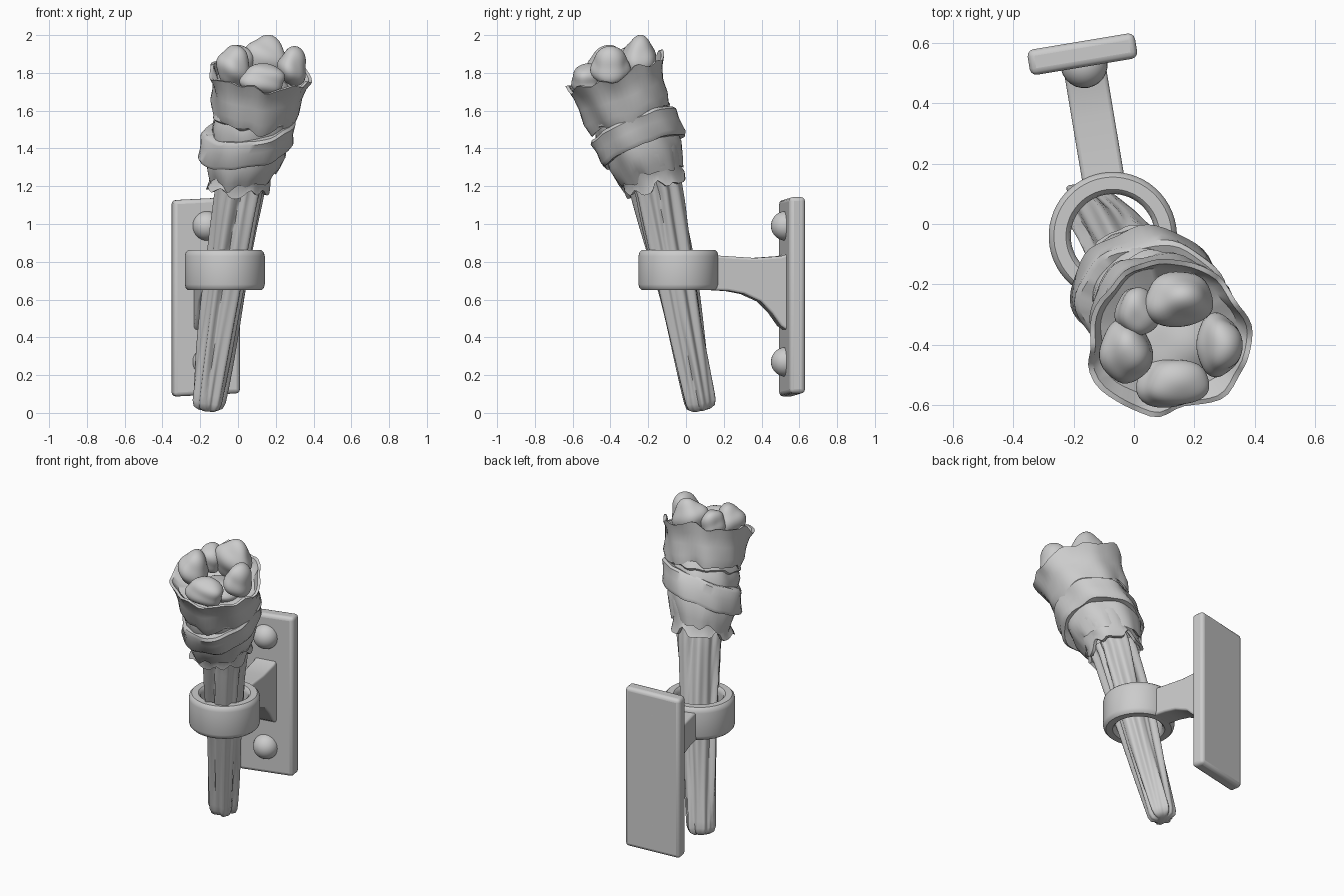
import bpy, bmesh, math
from math import sin, cos, pi, radians
from mathutils import Vector

cube = bpy.data.objects.get("Cube")
if cube:
    bpy.data.objects.remove(cube, do_unlink=True)

grey = bpy.data.materials.new("plain grey")
grey.use_nodes = True
grey.diffuse_color = (0.6, 0.6, 0.6, 1)
grey.node_tree.nodes["Principled BSDF"].inputs["Base Color"].default_value = (0.6, 0.6, 0.6, 1)

# Centre line of the leaning torch
PATH = [Vector(p) for p in ((-.165, .08, 0), (-.07, -.04, .65), (.01, -.16, 1.2),
                            (.055, -.25, 1.45), (.085, -.31, 1.6), (.11, -.37, 1.78))]


def lean(z):
    i = 0
    while i < len(PATH) - 2 and z > PATH[i + 1].z:
        i += 1
    a, b = PATH[i], PATH[i + 1]
    return a + (b - a) * ((z - a.z) / (b.z - a.z))


def upright(z):
    return Vector((0, 0, z))


def finish(bm, name, angle=45, bevel=0):
    bmesh.ops.recalc_face_normals(bm, faces=bm.faces)
    mesh = bpy.data.meshes.new(name)
    bm.to_mesh(mesh)
    bm.free()
    mesh.materials.append(grey)
    ob = bpy.data.objects.new(name, mesh)
    bpy.context.collection.objects.link(ob)
    if bevel:
        mod = ob.modifiers.new("bevel", "BEVEL")
        mod.width, mod.segments = bevel, 3
    bpy.ops.object.select_all(action="DESELECT")
    ob.select_set(True)
    bpy.context.view_layer.objects.active = ob
    bpy.ops.object.shade_smooth_by_angle(angle=radians(angle))
    return ob


def loft(name, rows, axis=lean, shape=None, closed=False, segs=56, angle=45):
    """Rings along an axis; rows are (height, radius, raggedness)."""
    bm = bmesh.new()
    rings = []
    for z, r, rag in rows:
        c = axis(z)
        n = (axis(z + .12) - axis(z - .12)).normalized()
        v = n.cross(Vector((1, 0, 0))).normalized()
        u = v.cross(n)
        ring = []
        for k in range(segs):
            a = 2 * pi * k / segs
            rr, up = shape(a, z, r, rag) if shape else (r, 0)
            ring.append(bm.verts.new(c + (u * cos(a) + v * sin(a)) * rr + n * up))
        rings.append(ring)
    pairs = list(zip(rings, rings[1:]))
    if closed:
        pairs.append((rings[-1], rings[0]))
    else:
        bm.faces.new(rings[0])
        bm.faces.new(rings[-1])
    for lo, hi in pairs:
        for k in range(segs):
            j = (k + 1) % segs
            bm.faces.new((lo[k], lo[j], hi[j], hi[k]))
    return finish(bm, name, angle)


# Grooved wooden handle
def wood(a, z, r, rag):
    g = .09 * sin(6 * a + 1.6 * sin(2.5 * z)) + .06 * sin(11 * a - 2 * z)
    g += .04 * sin(2 * a + 5 * z) - .13 * max(0, cos(4 * a + sin(3 * z))) ** 10
    return r * (1 + g), 0


handle_rows = [(.015, .045, 0), (.03, .07, 0), (.06, .08, 0)]
handle_rows += [(.1 + .06 * i, .082 + .0025 * i, 0) for i in range(20)]
loft("handle", handle_rows, shape=wood, segs=72, angle=60)


# Cloth wrappings: wavy rings with ragged edges and an optional slant
def cloth(phase, slant=(0, 0), flap=0):
    def shape(a, z, r, rag):
        wave = 1 + .035 * sin(3 * a + phase + 9 * z) + .025 * sin(7 * a - phase + 14 * z)
        tear = sin(5 * a + phase) + .8 * sin(9 * a + 2 * phase) + .4 * sin(14 * a)
        out = flap * rag * max(0, cos(a - 3.9)) ** 12
        return r * wave + out, rag * tear + r * (slant[0] * cos(a) + slant[1] * sin(a))
    return shape


loft("lower_wrap", [(1.2, .165, .018), (1.25, .155, .01), (1.3, .175, .004), (1.36, .19, 0),
                    (1.41, .19, 0), (1.44, .13, 0), (1.3, .13, 0), (1.2, .145, .018)],
     shape=cloth(.6, (.1, 0), 3), closed=True)
loft("lower_collar", [(1.25, .17, .014), (1.29, .185, .006), (1.36, .205, 0), (1.42, .2, 0),
                      (1.42, .15, 0), (1.27, .155, .012)],
     shape=cloth(2.2, (.25, .05)), closed=True)
loft("middle_band", [(1.38, .225, .003), (1.4, .238, .003), (1.46, .232, 0), (1.51, .24, .002),
                     (1.525, .228, .003), (1.52, .17, 0), (1.39, .17, 0)],
     shape=cloth(4.1, (.36, .04)), closed=True)
loft("upper_wrap", [(1.46, .2, 0), (1.52, .21, .004), (1.56, .2, .006), (1.57, .212, .006),
                    (1.62, .205, 0), (1.66, .19, 0)],
     shape=cloth(1.3, (.12, -.05)))
loft("top_cup", [(1.62, .16, 0), (1.575, .2, .01), (1.57, .222, .012), (1.62, .238, .006),
                 (1.69, .237, .003), (1.75, .25, .006), (1.8, .272, .014), (1.8, .255, .014),
                 (1.75, .225, .004), (1.73, .12, 0), (1.72, .03, 0)],
     shape=cloth(5.2, (.03, .02)))


# Lumps of fuel heaped in the cup
def lump(name, loc, size, seed, subdiv=4):
    bm = bmesh.new()
    bmesh.ops.create_icosphere(bm, subdivisions=subdiv, radius=1)
    for v in bm.verts:
        p = v.co.copy()
        f = 1 + .08 * sin(3 * p.x + seed) * cos(3 * p.y - seed) + .06 * sin(5 * p.z + 2 * p.x + seed)
        v.co = Vector([c * s * f for c, s in zip(p, size)]) + Vector(loc)
    return finish(bm, name, 60)


lump("back_lump", (.145, -.25, 1.87), (.115, .09, .127), 1)
lump("right_lump", (-.025, -.42, 1.83), (.085, .1, .115), 2)
lump("left_lump", (.285, -.4, 1.83), (.075, .1, .105), 3)
lump("front_lump", (.13, -.525, 1.76), (.12, .085, .085), 4)
lump("back_right_lump", (.01, -.29, 1.86), (.07, .08, .09), 5)
lump("centre_lump", (.13, -.39, 1.72), (.13, .13, .07), 6)
lump("handle_knot", (-.06, -.14, .92), (.03, .035, .06), 2, 3)


# Wall mount, turned slightly about the vertical
def place(ob):
    ob.location = (-.07, -.04, 0)
    ob.rotation_euler.z = radians(9.5)


place(loft("holder_ring", [(.65, .155, 0), (.65, .195, 0), (.662, .207, 0), (.68, .212, 0),
                           (.83, .212, 0), (.85, .207, 0), (.862, .195, 0), (.862, .155, 0),
                           (.85, .143, 0), (.83, .139, 0), (.68, .139, 0), (.662, .143, 0)],
           axis=upright, closed=True, angle=40))

bm = bmesh.new()
bmesh.ops.create_cube(bm, size=1)
for v in bm.verts:
    v.co = Vector((v.co.x * .36, v.co.y * .085 + .61, v.co.z * 1.04 + .615))
    v.co.z += .05 * v.co.x
place(finish(bm, "wall_plate", 40, .022))

# Curved bracket arm: side profile extruded sideways
profile = [(.17, .65), (.26, .645), (.34, .63), (.43, .59), (.49, .53), (.54, .46), (.6, .42),
           (.6, .85), (.54, .83), (.4, .82), (.17, .835)]
bm = bmesh.new()
face = bm.faces.new([bm.verts.new((-.07, y, z)) for y, z in profile])
side = bmesh.ops.extrude_face_region(bm, geom=[face])["geom"]
bmesh.ops.translate(bm, vec=(.14, 0, 0), verts=[g for g in side if isinstance(g, bmesh.types.BMVert)])
place(finish(bm, "bracket_arm", 40, .012))

# Domed bolts
for label, z in (("upper", .99), ("lower", .27)):
    bm = bmesh.new()
    bmesh.ops.create_uvsphere(bm, u_segments=24, v_segments=14, radius=.078)
    bmesh.ops.translate(bm, vec=(0, .575, z), verts=bm.verts)
    place(finish(bm, label + "_bolt"))
